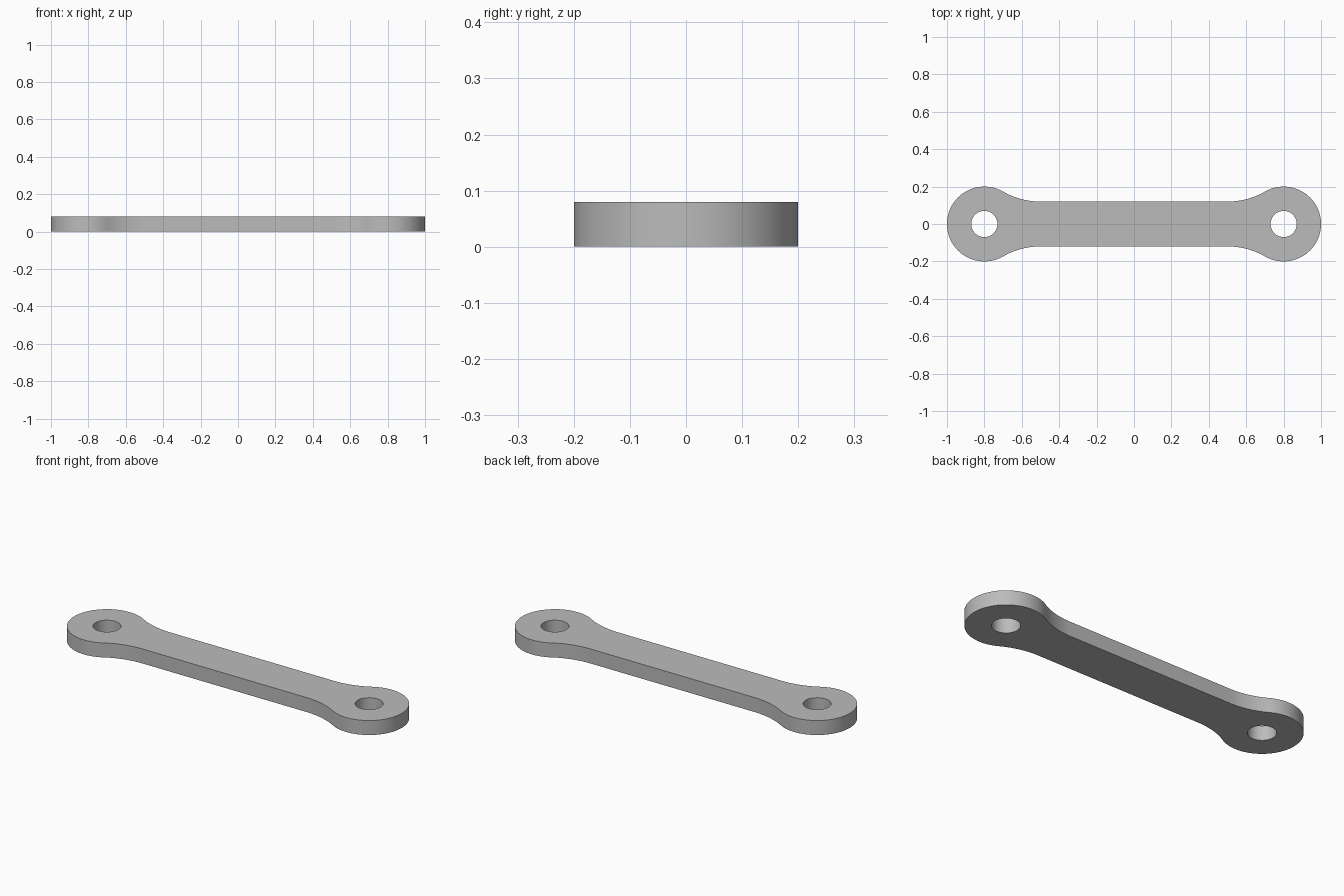
import bpy
import bmesh
from math import sin, cos, pi, acos, sqrt

old = bpy.data.objects.get("Cube")
if old:
    bpy.data.objects.remove(old, do_unlink=True)

EYE_X, EYE_R, HOLE_R = 0.8, 0.2, 0.07
HALF_WIDTH, FILLET_R, THICK = 0.12, 0.4, 0.08

# Flat grey metal
grey = bpy.data.materials.new("grey_metal")
grey.use_nodes = True
colour = (0.5, 0.5, 0.5, 1)
grey.diffuse_color = colour
grey.node_tree.nodes["Principled BSDF"].inputs["Base Color"].default_value = colour


def arc(cx, cy, r, start, end, steps):
    return [(cx + r * cos(start + (end - start) * i / steps),
             cy + r * sin(start + (end - start) * i / steps))
            for i in range(steps + 1)]


# Outline: round eyes blended into a narrow bar by tangent fillets
fillet_y = HALF_WIDTH + FILLET_R
reach = EYE_R + FILLET_R
fillet_x = EYE_X - sqrt(reach ** 2 - fillet_y ** 2)
tangent = acos((fillet_x - EYE_X) / reach)
upper = arc(EYE_X, 0, EYE_R, 0, tangent, 32)
upper += arc(fillet_x, fillet_y, FILLET_R, tangent - pi, -pi / 2, 12)[1:]
upper += [(-x, y) for x, y in reversed(upper)]
outline = upper + [(x, -y) for x, y in reversed(upper[1:-1])]
holes = [arc(side * EYE_X, 0, HOLE_R, 0, 2 * pi, 48)[:-1] for side in (-1, 1)]

# Link plate: fill the outline around the holes, then extrude upward
bm = bmesh.new()
edges = []
for loop in [outline] + holes:
    verts = [bm.verts.new((x, y, 0)) for x, y in loop]
    edges += [bm.edges.new((v, verts[i - 1])) for i, v in enumerate(verts)]
bmesh.ops.triangle_fill(bm, edges=edges, use_beauty=True)
result = bmesh.ops.extrude_face_region(bm, geom=bm.faces[:], use_keep_orig=True)
top = [g for g in result["geom"] if isinstance(g, bmesh.types.BMVert)]
bmesh.ops.translate(bm, verts=top, vec=(0, 0, THICK))
bmesh.ops.recalc_face_normals(bm, faces=bm.faces[:])

mesh = bpy.data.meshes.new("link_plate")
bm.to_mesh(mesh)
bm.free()
mesh.materials.append(grey)
plate = bpy.data.objects.new("link_plate", mesh)
bpy.context.collection.objects.link(plate)

# Smooth the curved walls, keep the rims sharp
bpy.ops.object.select_all(action="DESELECT")
plate.select_set(True)
bpy.context.view_layer.objects.active = plate
bpy.ops.object.shade_smooth_by_angle(angle=pi / 6)
